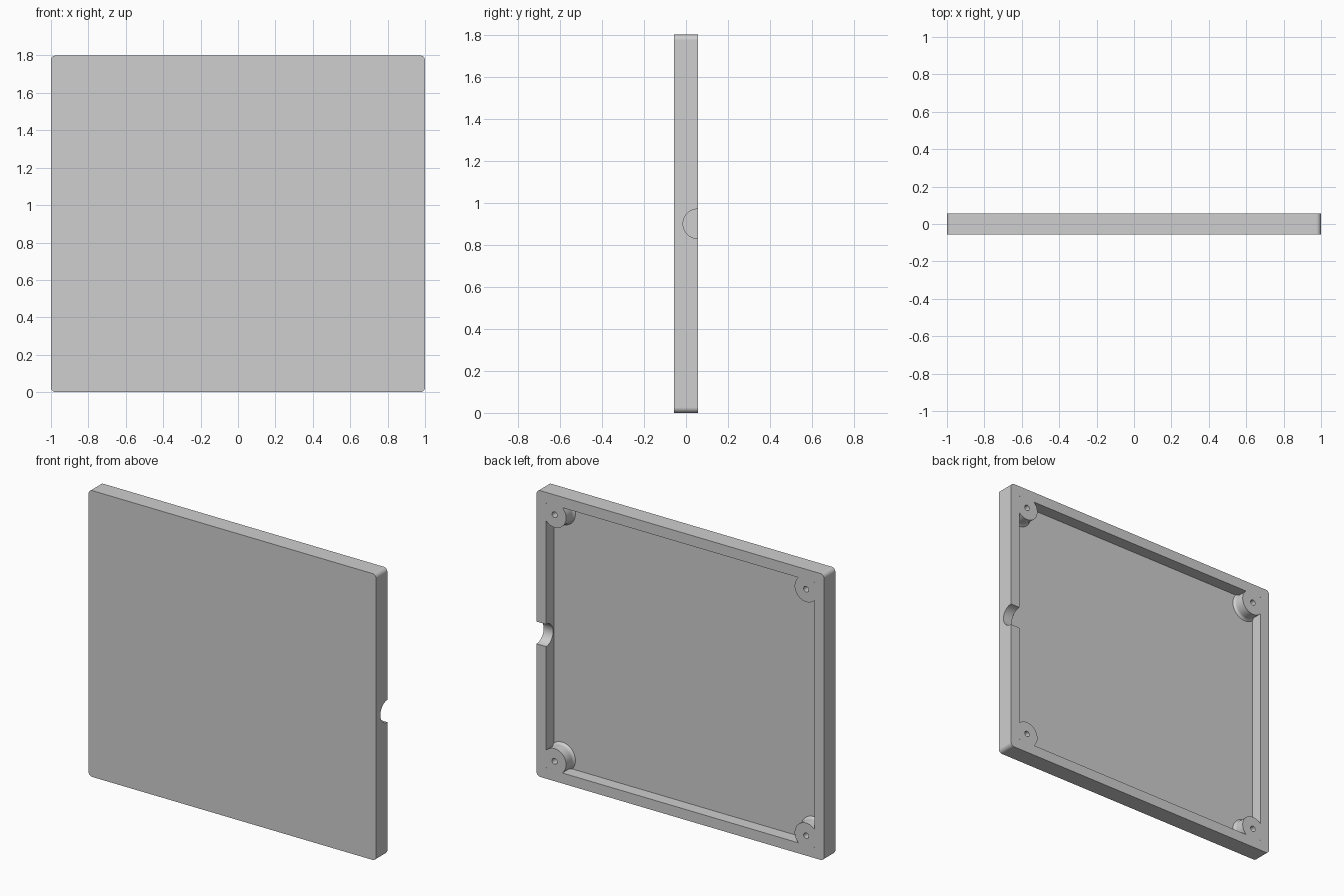
import bpy, bmesh
from math import sin, cos, radians, pi
from mathutils import Matrix, Vector

if "Cube" in bpy.data.objects:
    bpy.data.objects.remove(bpy.data.objects["Cube"], do_unlink=True)

HEIGHT, HALF_DEPTH = 1.8, 0.056
WALL, FLOOR = 0.066, -0.021
MID = HEIGHT / 2
BOSS_INSET, BOSS_R, FILLET = 0.125, 0.08, 0.02
HOLE_R, NOTCH_R = 0.018, 0.07

grey = bpy.data.materials.new("plain grey")
grey.use_nodes = True
grey.diffuse_color = (0.62, 0.62, 0.62, 1)
grey.node_tree.nodes["Principled BSDF"].inputs["Base Color"].default_value = grey.diffuse_color


def finish(bm, name):
    bmesh.ops.recalc_face_normals(bm, faces=bm.faces)
    mesh = bpy.data.meshes.new(name)
    bm.to_mesh(mesh)
    bm.free()
    mesh.materials.append(grey)
    obj = bpy.data.objects.new(name, mesh)
    bpy.context.collection.objects.link(obj)
    return obj


def slab(name, width, height, y0, y1, radius=0):
    """Box centred on the panel, with its four depth edges optionally rounded."""
    bm = bmesh.new()
    bmesh.ops.create_cube(bm, size=1)
    bmesh.ops.scale(bm, vec=(width, y1 - y0, height), verts=bm.verts)
    bmesh.ops.translate(bm, vec=(0, (y0 + y1) / 2, MID), verts=bm.verts)
    if radius:
        edges = [e for e in bm.edges
                 if abs(e.verts[0].co.y - e.verts[1].co.y) > 0.01]
        bmesh.ops.bevel(bm, geom=edges, offset=radius, segments=8,
                        profile=0.5, affect='EDGES')
    return finish(bm, name)


def rod(name, radius, length, centre, axis, sides=48):
    bm = bmesh.new()
    turn = Vector((0, 0, 1)).rotation_difference(Vector(axis)).to_matrix().to_4x4()
    bmesh.ops.create_cone(bm, cap_ends=True, segments=sides, radius1=radius,
                          radius2=radius, depth=length,
                          matrix=Matrix.Translation(centre) @ turn)
    return finish(bm, name)


def flared_post(name, x, z):
    """Round post along y whose foot flares into the floor."""
    bm = bmesh.new()
    profile = [(0, 0.2), (BOSS_R, 0.2)]
    for deg in (0, 18, 36, 54):
        t = radians(deg)
        profile.append((BOSS_R + FILLET * (1 - cos(t)), FLOOR + FILLET * (1 - sin(t))))
    foot = profile[-1][0] + 0.003
    profile += [(foot, FLOOR), (foot, FLOOR - 0.1), (0, FLOOR - 0.1)]
    verts = [bm.verts.new((x + r, y, z)) for r, y in profile]
    edges = [bm.edges.new(pair) for pair in zip(verts, verts[1:])]
    bmesh.ops.spin(bm, geom=verts + edges, cent=(x, 0, z), axis=(0, 1, 0),
                   angle=2 * pi, steps=48)
    bmesh.ops.remove_doubles(bm, verts=bm.verts, dist=0.0001)
    return finish(bm, name)


def cut(target, cutter):
    mod = target.modifiers.new("cut", 'BOOLEAN')
    mod.operation, mod.solver, mod.object = 'DIFFERENCE', 'EXACT', cutter
    bpy.context.view_layer.objects.active = target
    bpy.ops.object.modifier_apply(modifier=mod.name)
    bpy.data.objects.remove(cutter, do_unlink=True)


corners = [(sx * (1 - BOSS_INSET), MID + sz * (MID - BOSS_INSET))
           for sx in (-1, 1) for sz in (-1, 1)]

# Shallow tray with rounded corners, open at the back
cover = slab("tray_cover", 2, HEIGHT, -HALF_DEPTH, HALF_DEPTH, 0.026)

# Pocket that leaves the four screw posts standing
pocket = slab("pocket_cutter", 2 - 2 * WALL, HEIGHT - 2 * WALL, FLOOR, 0.15)
for x, z in corners:
    cut(pocket, flared_post("post_cutter", x, z))
cut(cover, pocket)

# Blind screw holes
for x, z in corners:
    cut(cover, rod("hole_cutter", HOLE_R, 0.16, (x, 0.06, z), (0, 1, 0), 32))

# Half-round cable notch in the left wall
cut(cover, rod("notch_cutter", NOTCH_R, 0.2, (0.98, HALF_DEPTH, MID), (1, 0, 0)))

# Smooth curves, crisp edges
bpy.ops.object.select_all(action='DESELECT')
cover.select_set(True)
bpy.context.view_layer.objects.active = cover
bpy.ops.object.shade_smooth_by_angle(angle=radians(30))
weighted = cover.modifiers.new("even_shading", 'WEIGHTED_NORMAL')
weighted.keep_sharp = True
